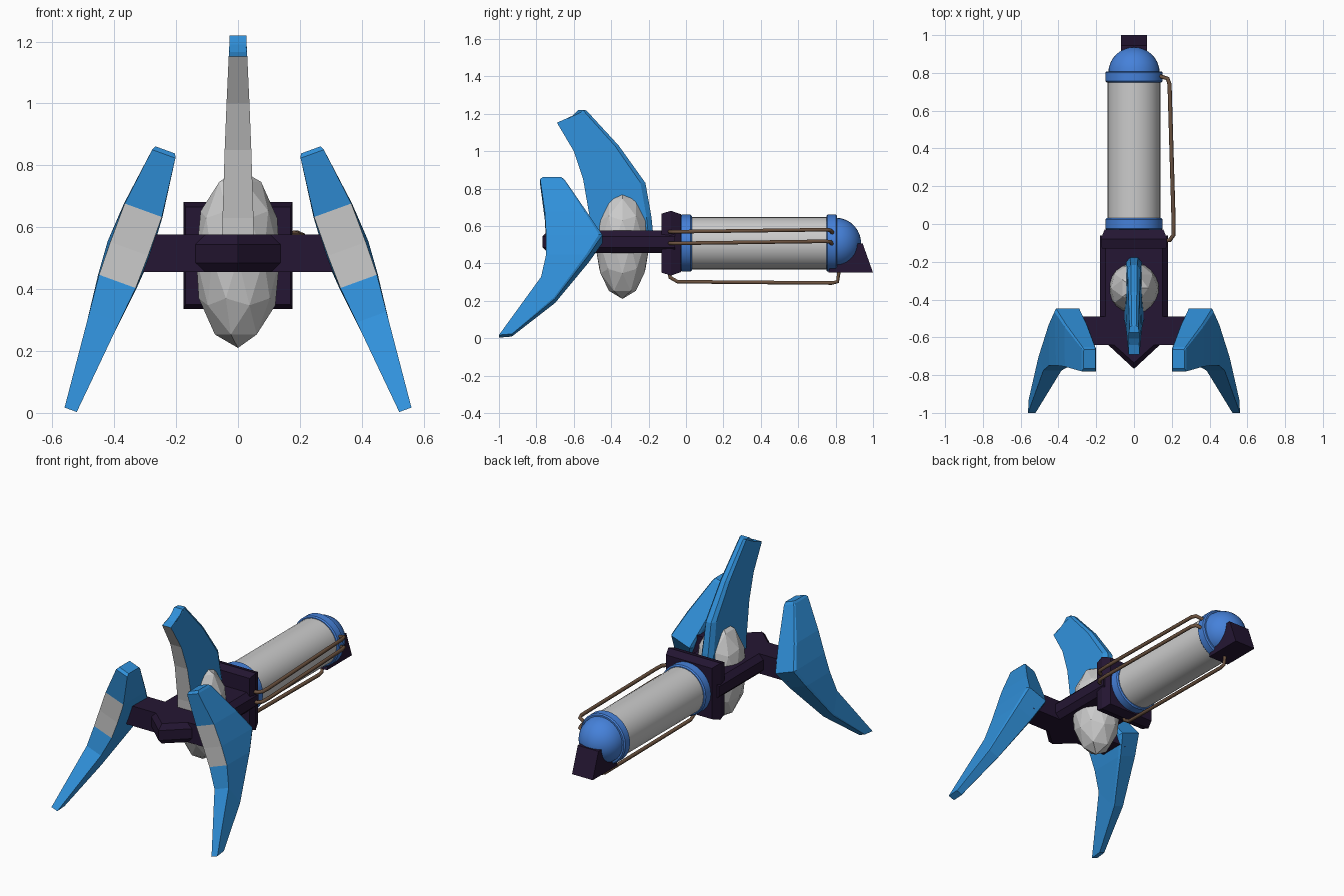
import bpy, bmesh, math
from mathutils import Vector

if "Cube" in bpy.data.objects:
    bpy.data.objects.remove(bpy.data.objects["Cube"])

def mat(name, rgb):
    m = bpy.data.materials.new(name)
    m.diffuse_color = (*rgb, 1)
    m.use_nodes = True
    m.node_tree.nodes["Principled BSDF"].inputs["Base Color"].default_value = m.diffuse_color
    return m

BLUE = mat("fin_blue", (0.03, 0.28, 0.70))
RING = mat("ring_blue", (0.06, 0.22, 0.70))
DARK = mat("dark_hull", (0.018, 0.008, 0.033))
BROWN = mat("pipe_brown", (0.15, 0.085, 0.05))
GREY = mat("panel_grey", (0.8, 0.8, 0.8))
AXIS_Z = 0.508

def finish(name, bm, *mats):
    bmesh.ops.remove_doubles(bm, verts=bm.verts, dist=0.0005)
    bmesh.ops.recalc_face_normals(bm, faces=bm.faces)
    me = bpy.data.meshes.new(name)
    bm.to_mesh(me)
    bm.free()
    for m in mats:
        me.materials.append(m)
    ob = bpy.data.objects.new(name, me)
    bpy.context.collection.objects.link(ob)
    return ob

def loft(name, rings, mats, panel=()):
    """Skin closed rings; side 0 of the listed spans takes the second material."""
    bm = bmesh.new()
    vs = [[bm.verts.new(p) for p in r] for r in rings]
    n = len(vs[0])
    for i, (a, b) in enumerate(zip(vs, vs[1:])):
        for k in range(n):
            f = bm.faces.new((a[k], a[(k + 1) % n], b[(k + 1) % n], b[k]))
            f.material_index = 1 if k == 0 and i in panel else 0
    bm.faces.new(vs[0])
    bm.faces.new(vs[-1][::-1])
    return finish(name, bm, *mats)

def fin(name, stations, panel, edge, lean=0.0, side=0):
    """Stations: front (y, z), back (y, z), front and rear half width."""
    w = Vector((math.cos(lean), 0, math.sin(lean)))
    if side:
        w.x *= side
        w.z = abs(w.z)
    frac, near, far = edge
    rings = []
    for f, b, hf, hb in stations:
        def pt(t, h):
            y, z = (f[i] + (b[i] - f[i]) * t for i in (0, 1))
            x = side * (0.237 + math.tan(lean) * (0.845 - z))
            return Vector((x, y, z)) + w * h
        rings.append([pt(0, -hf), pt(0, hf), pt(frac, hb * near),
                      pt(1, hb * far), pt(1, -hb * far), pt(frac, -hb * near)])
    return loft(name, rings, (BLUE, GREY), panel)

def lathe(name, profile, m=None, steps=32):
    """Revolve (radius, y) points about the barrel axis."""
    bm = bmesh.new()
    rings = [[bm.verts.new((r * math.cos(2 * math.pi * k / steps), y,
                            AXIS_Z + r * math.sin(2 * math.pi * k / steps)))
              for k in range(steps)] for r, y in profile]
    for a, b in zip(rings, rings[1:]):
        for k in range(steps):
            bm.faces.new((a[k], a[(k + 1) % steps], b[(k + 1) % steps], b[k]))
    bm.faces.new(rings[0])
    bm.faces.new(rings[-1][::-1])
    ob = finish(name, bm, *([m] if m else []))
    bpy.context.view_layer.objects.active = ob
    ob.select_set(True)
    bpy.ops.object.shade_smooth_by_angle(angle=math.radians(35))
    ob.select_set(False)
    return ob

def pipe(name, pts):
    cu = bpy.data.curves.new(name, 'CURVE')
    cu.dimensions = '3D'
    cu.bevel_depth = 0.011
    cu.bevel_resolution = 1
    cu.use_fill_caps = True
    sp = cu.splines.new('POLY')
    sp.points.add(len(pts) - 1)
    for p, c in zip(sp.points, pts):
        p.co = (*c, 1)
    cu.materials.append(BROWN)
    bpy.context.collection.objects.link(bpy.data.objects.new(name, cu))

# Barrel, end rings and dome
lathe("barrel", [(0.14, 0.0), (0.14, 0.78)])
for name, y0, y1 in (("inner_ring", -0.03, 0.032), ("outer_ring", 0.75, 0.808)):
    lathe(name, [(0.13, y0), (0.145, y0), (0.152, y0 + 0.007),
                 (0.152, y1 - 0.007), (0.145, y1), (0.13, y1)], RING)
lathe("end_dome", [(0.136 * math.cos(a), 0.80 + 0.136 * math.sin(a))
                   for a in (math.radians(d) for d in (0, 12, 24, 36, 48, 60, 72, 82, 89))], RING)

# Dark foot under the dome
foot = [(0.76, 0.35), (1.0, 0.35), (0.945, 0.505), (0.915, 0.505), (0.77, 0.38)]
loft("end_foot", [[(x, y, z) for y, z in foot] for x in (-0.07, 0.07)], (DARK,))

# Square collar behind the barrel
loft("collar", [[(sx * a, y, AXIS_Z + sz * h) for sx, sz in ((-1, -1), (1, -1), (1, 1), (-1, 1))]
                for y, a, h in ((-0.13, 0.17, 0.158), (-0.08, 0.176, 0.173), (-0.028, 0.155, 0.155))],
     (DARK,))

# Hull with pointed nose and chamfered rim, cross arms
def outline(w, nose, z):
    return [(w, -0.06, z), (w, -0.60, z), (0, nose, z), (-w, -0.60, z), (-w, -0.06, z)]
loft("hull", [outline(0.15, -0.735, 0.455), outline(0.18, -0.767, 0.485),
              outline(0.18, -0.767, 0.545), outline(0.15, -0.735, 0.576)], (DARK,))
loft("cross_arms", [[(x, y, z) for y, z in ((-0.49, 0.455), (-0.64, 0.455), (-0.64, 0.576), (-0.49, 0.576))]
                    for x in (-0.35, 0.35)], (DARK,))

# Faceted core
bpy.ops.mesh.primitive_ico_sphere_add(subdivisions=2, radius=1, location=(0, -0.34, 0.50))
core = bpy.context.object
core.name = "faceted_core"
core.scale = (0.142, 0.145, 0.29)

# Upright centre fin
fin("centre_fin", [
    ((-0.575, 1.22), (-0.54, 1.22), 0.028, 0.028),
    ((-0.605, 1.19), (-0.54, 1.22), 0.028, 0.028),
    ((-0.64, 1.167), (-0.54, 1.22), 0.029, 0.028),
    ((-0.69, 1.152), (-0.53, 1.215), 0.030, 0.030),
    ((-0.60, 1.0), (-0.36, 1.03), 0.037, 0.037),
    ((-0.55, 0.85), (-0.217, 0.83), 0.043, 0.043),
    ((-0.512, 0.63), (-0.185, 0.65), 0.05, 0.05),
    ((-0.50, 0.48), (-0.17, 0.50), 0.055, 0.055)], (3, 4, 5, 6), (0.92, 0.8, 0.4))

# Leaning side fins
SIDE = [
    ((-0.765, 0.85), (-0.665, 0.85), 0.034, 0.034),
    ((-0.78, 0.837), (-0.65, 0.837), 0.040, 0.040),
    ((-0.755, 0.655), (-0.53, 0.655), 0.064, 0.066),
    ((-0.748, 0.53), (-0.447, 0.53), 0.065, 0.074),
    ((-0.748, 0.425), (-0.52, 0.425), 0.063, 0.066),
    ((-0.775, 0.31), (-0.70, 0.20), 0.051, 0.039),
    ((-1.0, 0.010), (-0.93, 0.016), 0.021, 0.021)]
for name, s in (("right_fin", 1), ("left_fin", -1)):
    fin(name, SIDE, (2, 3), (0.94, 1.0, 0.88), math.radians(20), s)

# Pipes along the barrel
for name, z in (("upper_pipe", 0.57), ("middle_pipe", 0.508)):
    pipe(name, [(0.15, -0.09, z), (0.19, -0.085, z), (0.208, -0.06, z), (0.21, 0.0, z),
                (0.188, 0.74, z + 0.01), (0.178, 0.77, z + 0.008), (0.13, 0.785, z - 0.008)])
pipe("lower_pipe", [(0, -0.09, 0.35), (0, -0.085, 0.325), (0, -0.045, 0.302), (0, 0.3, 0.299),
                    (0, 0.78, 0.295), (0, 0.81, 0.302), (0, 0.82, 0.37)])
